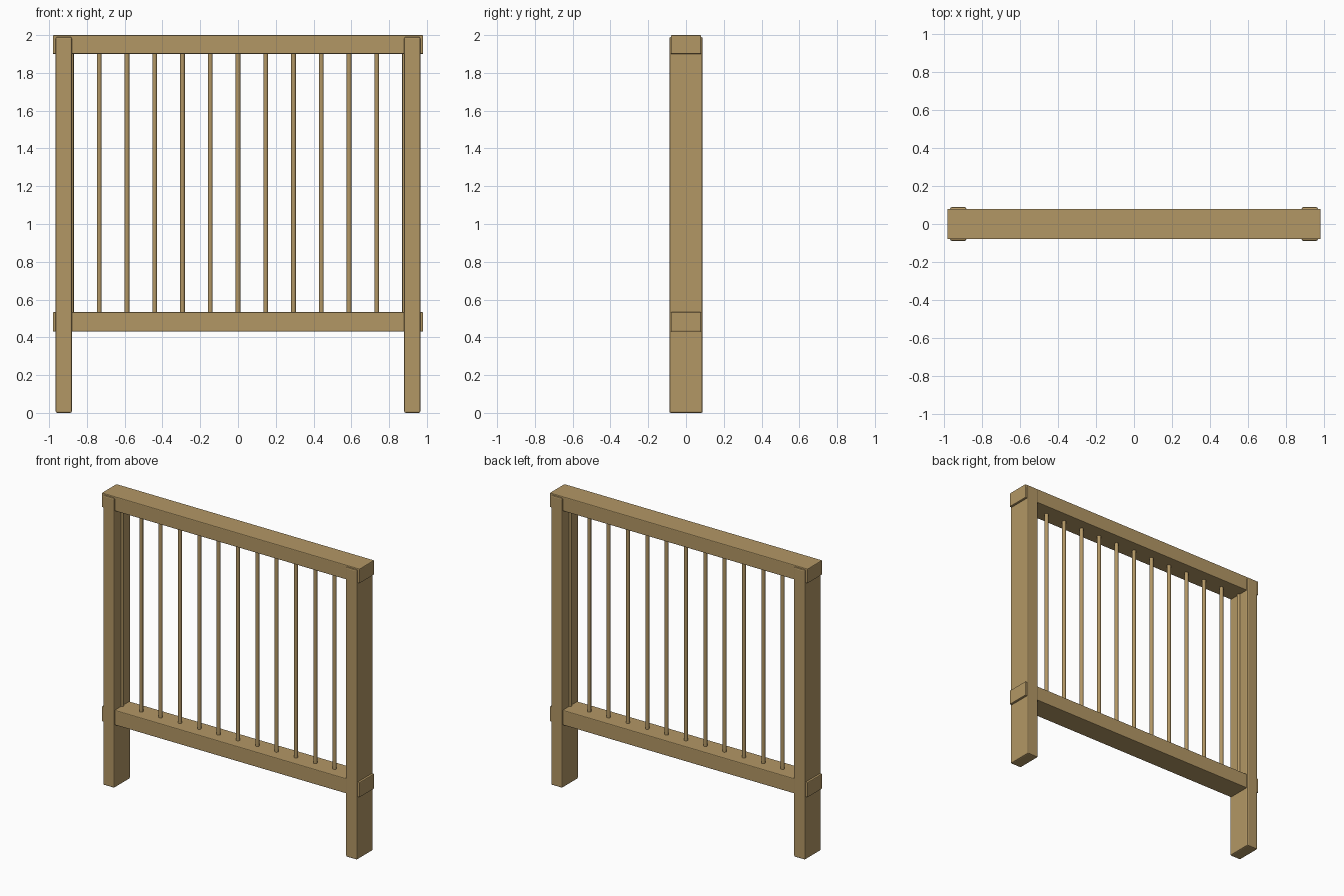
import bpy

cube = bpy.data.objects.get("Cube")
if cube:
    bpy.data.objects.remove(cube, do_unlink=True)

wood = bpy.data.materials.new("tan_wood")
wood.use_nodes = True
colour = (0.45, 0.31, 0.13, 1)
wood.diffuse_color = colour
wood.node_tree.nodes["Principled BSDF"].inputs["Base Color"].default_value = colour


def beam(name, x, y, z, bevel):
    """Box between (low, high) limits on each axis, with softened edges."""
    limits = (x, y, z)
    bpy.ops.mesh.primitive_cube_add(size=1, location=[(a + b) / 2 for a, b in limits])
    ob = bpy.context.object
    ob.name = name
    ob.scale = [b - a for a, b in limits]
    bpy.ops.object.transform_apply(location=False, rotation=False, scale=True)
    mod = ob.modifiers.new("soft_edges", 'BEVEL')
    mod.width = bevel
    mod.segments = 2
    ob.data.materials.append(wood)


# Horizontal rails
for name, low, high in (("top_rail", 1.9, 2.0), ("bottom_rail", 0.43, 0.533)):
    beam(name, (-0.98, 0.98), (-0.08, 0.08), (low, high), 0.005)

# End posts
beam("left_post", (0.88, 0.965), (-0.088, 0.088), (0, 1.99), 0.008)
beam("right_post", (-0.965, -0.88), (-0.088, 0.088), (0, 1.99), 0.008)

# Round balusters, the outermost pair half sunk into the posts
for i in range(-6, 7):
    bpy.ops.mesh.primitive_cylinder_add(
        vertices=16, radius=0.0125, depth=1.42, location=(i * 0.147, 0, 1.217))
    bar = bpy.context.object
    bar.name = f"baluster_{i + 7}"
    bar.data.materials.append(wood)
    bpy.ops.object.shade_smooth_by_angle()
